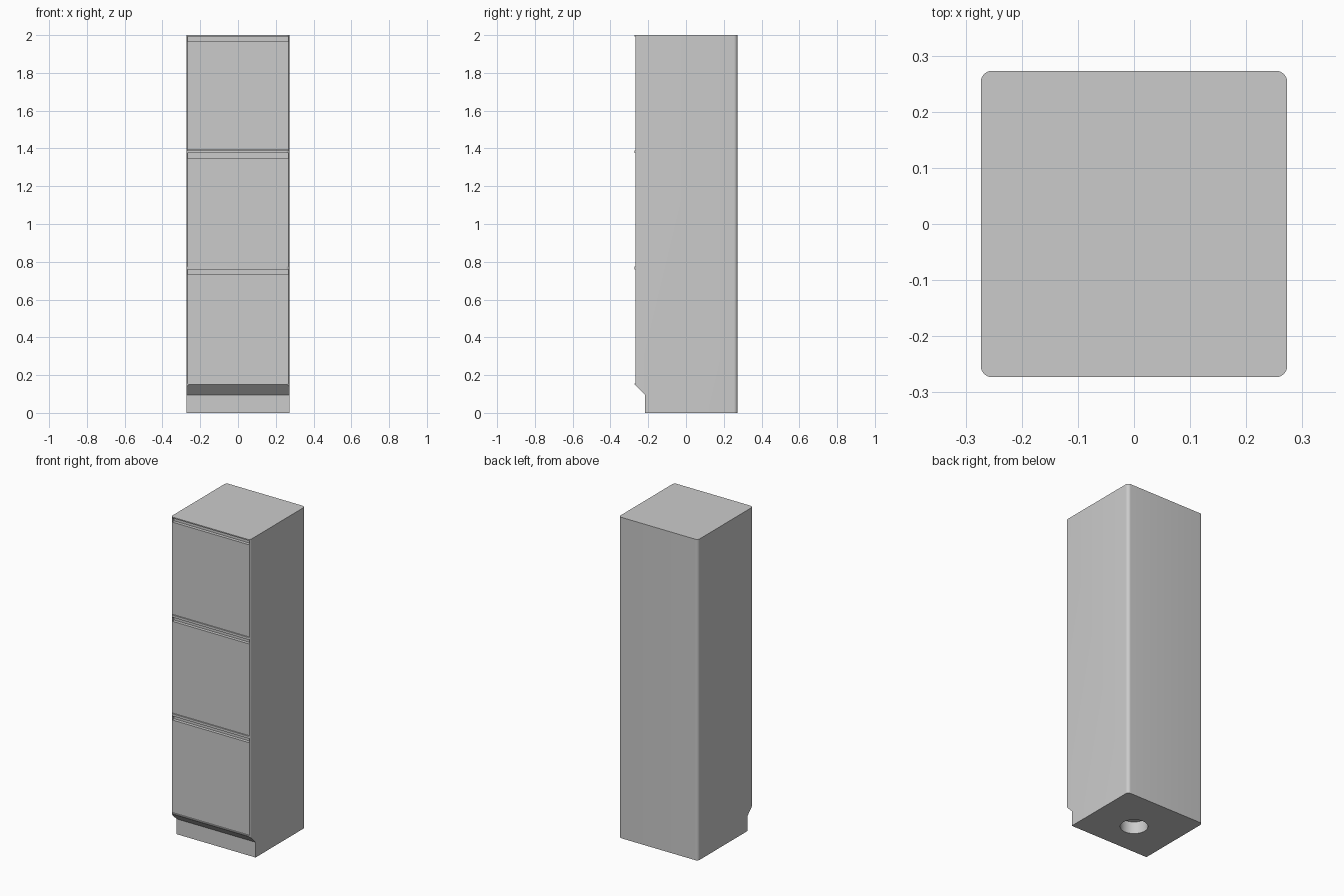
import bpy
import bmesh
import math

cube = bpy.data.objects.get("Cube")
if cube:
    bpy.data.objects.remove(cube)

HALF = 0.273          # half width and depth of the cabinet
RADIUS = 0.02         # rounded upright corners
FACE_Y = -0.267       # plane of the drawer fronts
BACK_Y = -0.247       # back of the shallow bays
BAYS = [(0.155, 0.76), (0.775, 1.375), (1.39, 1.993)]
GRIP = 0.028          # finger gap above each drawer front

grey = bpy.data.materials.new("cabinet grey")
grey.use_nodes = True
color = (0.6, 0.6, 0.6, 1)
grey.diffuse_color = color
grey.node_tree.nodes["Principled BSDF"].inputs["Base Color"].default_value = color


def finish(name, bm):
    bmesh.ops.recalc_face_normals(bm, faces=bm.faces)
    mesh = bpy.data.meshes.new(name)
    bm.to_mesh(mesh)
    bm.free()
    mesh.materials.append(grey)
    obj = bpy.data.objects.new(name, mesh)
    bpy.context.collection.objects.link(obj)
    return obj


def prism(name, points, direction):
    bm = bmesh.new()
    face = bm.faces.new([bm.verts.new(p) for p in points])
    new = bmesh.ops.extrude_face_region(bm, geom=[face])["geom"]
    verts = [v for v in new if isinstance(v, bmesh.types.BMVert)]
    bmesh.ops.translate(bm, verts=verts, vec=direction)
    return finish(name, bm)


def box(name, x, y0, y1, z0, z1):
    points = [(-x, y0, z0), (x, y0, z0), (x, y1, z0), (-x, y1, z0)]
    return prism(name, points, (0, 0, z1 - z0))


def cut(target, cutter):
    cutter.hide_render = True
    mod = target.modifiers.new("cut", 'BOOLEAN')
    mod.operation = 'DIFFERENCE'
    mod.solver = 'EXACT'
    mod.object = cutter
    bpy.context.view_layer.objects.active = target
    bpy.ops.object.modifier_apply(modifier=mod.name)
    bpy.data.objects.remove(cutter)


# Carcass: rounded square column
outline = []
inner = HALF - RADIUS
for i, (sx, sy) in enumerate([(1, 1), (-1, 1), (-1, -1), (1, -1)]):
    for k in range(9):
        a = math.radians(90 * i + 90 * k / 8)
        outline.append((sx * inner + RADIUS * math.cos(a),
                        sy * inner + RADIUS * math.sin(a), 0))
carcass = prism("carcass", outline, (0, 0, 2))

# Toe kick with a sloped underside
kick = [(-0.4, -0.4, -0.1), (-0.4, -0.217, -0.1), (-0.4, -0.217, 0.095),
        (-0.4, -0.272, 0.15), (-0.4, -0.4, 0.15)]
cut(carcass, prism("toe_kick_cutter", kick, (0.8, 0, 0)))

# Drawer bays
for low, high in BAYS:
    cut(carcass, box("bay_cutter", 0.267, -0.4, BACK_Y, low, high))

# Round socket in the underside
bm = bmesh.new()
bmesh.ops.create_cone(bm, cap_ends=True, segments=48, radius1=0.078,
                      radius2=0.078, depth=0.15)
cut(carcass, finish("socket_cutter", bm))

bpy.ops.object.select_all(action='DESELECT')
carcass.select_set(True)
bpy.context.view_layer.objects.active = carcass
bpy.ops.object.shade_smooth_by_angle(angle=math.radians(30))

# Drawer fronts, set just inside the bays
for name, (low, high) in zip(["lower", "middle", "upper"], BAYS):
    box(name + "_drawer_front", 0.2665, FACE_Y, BACK_Y + 0.002,
        low + 0.001, high - GRIP)
